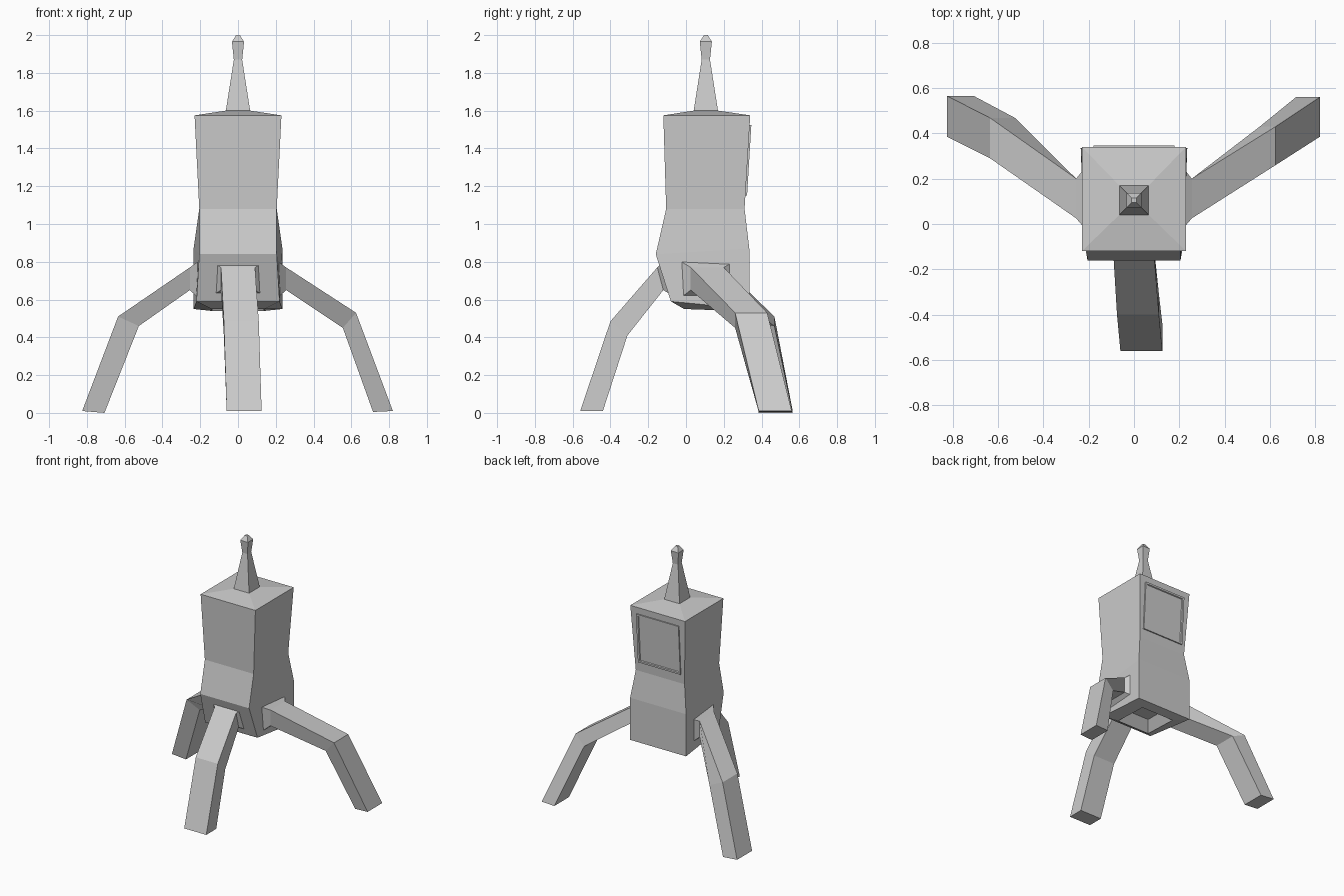
import bpy
import bmesh

cube = bpy.data.objects.get("Cube")
if cube:
    bpy.data.objects.remove(cube, do_unlink=True)

grey = bpy.data.materials.new("plain grey")
grey.use_nodes = True
colour = (0.6, 0.6, 0.6, 1)
grey.diffuse_color = colour
grey.node_tree.nodes["Principled BSDF"].inputs["Base Color"].default_value = colour


def loft(name, rings):
    """Skin a closed solid through a list of four-cornered rings."""
    bm = bmesh.new()
    loops = [[bm.verts.new(p) for p in ring] for ring in rings]
    for a, b in zip(loops, loops[1:]):
        for i in range(4):
            j = (i + 1) % 4
            bm.faces.new((a[i], a[j], b[j], b[i]))
    bm.faces.new(loops[0][::-1])
    bm.faces.new(loops[-1])
    bmesh.ops.recalc_face_normals(bm, faces=bm.faces)
    mesh = bpy.data.meshes.new(name)
    bm.to_mesh(mesh)
    bm.free()
    mesh.materials.append(grey)
    obj = bpy.data.objects.new(name, mesh)
    bpy.context.collection.objects.link(obj)
    return obj


def body_ring(wf, wb, yf, yb, zf, zb):
    return [(-wf, yf, zf), (wf, yf, zf), (wb, yb, zb), (-wb, yb, zb)]


# Body: hollowed underside, flared hips, narrow waist, shallow roof
loft("body", [body_ring(*r) for r in (
    (0.09, 0.09, 0.05, 0.21, 0.62, 0.62),
    (0.14, 0.14, -0.01, 0.26, 0.55, 0.54),
    (0.22, 0.235, -0.08, 0.335, 0.59, 0.55),
    (0.205, 0.235, -0.16, 0.335, 0.84, 0.87),
    (0.205, 0.205, -0.105, 0.31, 1.08, 1.08),
    (0.23, 0.23, -0.12, 0.34, 1.575, 1.575),
    (0.065, 0.065, 0.04, 0.17, 1.6, 1.6),
)])

# Antenna: tapered square spike with a small knob
MID = 0.105
loft("antenna", [body_ring(w, w, MID - w, MID + w, z, z) for w, z in (
    (0.065, 1.595), (0.022, 1.87), (0.032, 1.965), (0.01, 2.0))])


# Back panel: raised rim around a slightly sunken plate
def panel_ring(inset, lift):
    def back(z):
        return 0.31 + 0.03 * (z - 1.08) / 0.495 + lift
    low, high, w = 1.15 + inset, 1.525 - inset, 0.178 - inset
    return [(-w, back(low), low), (w, back(low), low),
            (w, back(high), high), (-w, back(high), high)]


loft("back_panel", [panel_ring(*r) for r in (
    (0, -0.01), (0, 0.009), (0.014, 0.009), (0.018, 0.002))])


# Legs: each section is upper reach and height, lower reach and height, width span
def leg(name, sections, place):
    loft(name, [[place(ru, s0, zu), place(ru, s1, zu),
                 place(rl, s1, zl), place(rl, s0, zl)]
                for ru, zu, rl, zl, s0, s1 in sections])


socket = (0.2, 0.81, 0.2, 0.6, -0.04, 0.27)
root = (0.255, 0.77, 0.255, 0.65, 0.025, 0.2)
leg("left_leg", [socket, root,
                 (0.625, 0.53, 0.555, 0.45, 0.26, 0.43),
                 (0.82, 0.01, 0.715, 0.005, 0.385, 0.56)],
    lambda r, s, z: (r, s, z))
leg("right_leg", [socket, root,
                  (0.635, 0.51, 0.525, 0.46, 0.29, 0.468),
                  (0.825, 0.01, 0.707, 0.0, 0.385, 0.565)],
    lambda r, s, z: (-r, s, z))
leg("front_leg", [(0.12, 0.8, 0.07, 0.62, -0.14, 0.14),
                  (0.152, 0.77, 0.12, 0.65, -0.09, 0.09),
                  (0.4, 0.485, 0.31, 0.41, -0.075, 0.11),
                  (0.56, 0.01, 0.44, 0.01, -0.06, 0.125)],
    lambda r, s, z: (s, -r, z))
